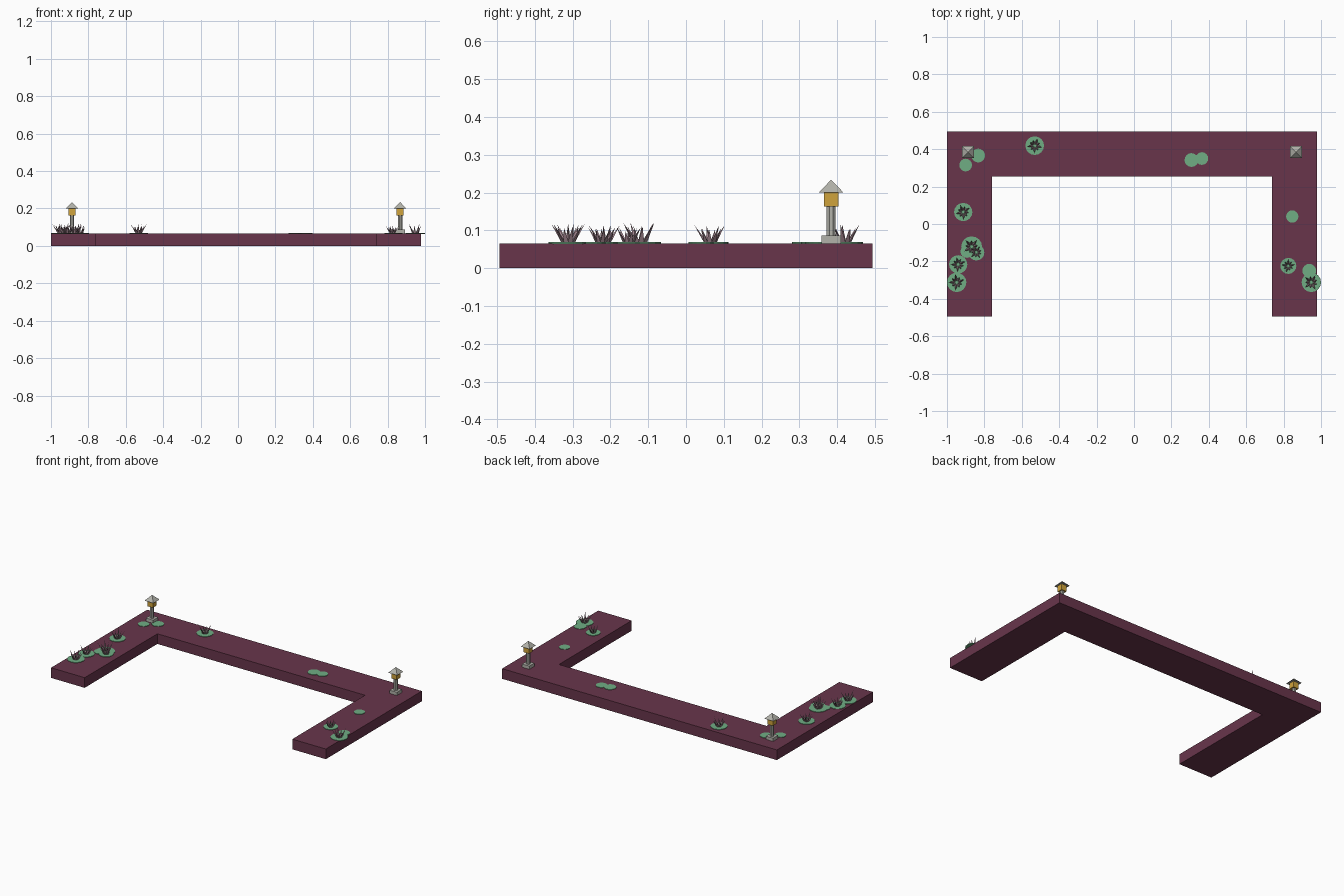
import bpy, bmesh, math
from mathutils import Vector, Matrix

if "Cube" in bpy.data.objects:
    bpy.data.objects.remove(bpy.data.objects["Cube"])

def srgb(r, g, b):
    f = lambda c: c / 12.92 if c <= 0.04045 else ((c + 0.055) / 1.055) ** 2.4
    return (f(r / 255), f(g / 255), f(b / 255), 1)

def material(name, *rgb):
    m = bpy.data.materials.new(name)
    m.diffuse_color = srgb(*rgb)
    m.use_nodes = True
    m.node_tree.nodes["Principled BSDF"].inputs["Base Color"].default_value = m.diffuse_color
    return m

PLUM = material("plum soil", 104, 53, 75)
GREEN = material("leaf green", 112, 174, 132)
MAUVE = material("mauve blade", 160, 132, 142)
STONE = material("grey stone", 178, 178, 170)
AMBER = material("amber glass", 208, 164, 60)
TOP = 0.066

def finish(name, bm, mat):
    bmesh.ops.recalc_face_normals(bm, faces=bm.faces)
    me = bpy.data.meshes.new(name)
    bm.to_mesh(me)
    bm.free()
    me.materials.append(mat)
    ob = bpy.data.objects.new(name, me)
    bpy.context.collection.objects.link(ob)
    return ob

def prism(name, sides, r1, r2, x, y, z0, z1, mat, turn=0):
    bm = bmesh.new()
    bmesh.ops.create_cone(bm, cap_ends=True, segments=sides, radius1=r1, radius2=r2, depth=z1 - z0,
                          matrix=Matrix.Translation((x, y, (z0 + z1) / 2)) @ Matrix.Rotation(turn, 4, 'Z'))
    return finish(name, bm, mat)

def square(name, w1, w2, x, y, z0, z1, mat):
    k = math.sqrt(0.5)
    return prism(name, 4, w1 * k, w2 * k, x, y, z0, z1, mat, math.pi / 4)

# U-shaped planter bed
bm = bmesh.new()
outline = [(-1, -.494), (-.758, -.494), (-.758, .254), (.737, .254),
           (.737, -.494), (.978, -.494), (.978, .494), (-1, .494)]
face = bm.faces.new([bm.verts.new((x, y, 0)) for x, y in outline])
ext = bmesh.ops.extrude_face_region(bm, geom=[face])
bmesh.ops.translate(bm, vec=(0, 0, TOP), verts=[v for v in ext["geom"] if isinstance(v, bmesh.types.BMVert)])
finish("planter_bed", bm, PLUM)

# Lanterns on the two corners
for side, x in (("left", -.888), ("right", .867)):
    y = .384
    square(side + "_lantern_foot", .052, .052, x, y, TOP, .087, STONE)
    prism(side + "_lantern_post", 8, .0125, .0125, x, y, .087, .163, STONE, math.pi / 8)
    square(side + "_lantern_glass", .038, .038, x, y, .163, .201, AMBER)
    square(side + "_lantern_roof", .064, 0, x, y, .201, .234, STONE)

# Flat leaf pads
def pad(name, x, y, r):
    prism(name, 16, r, r, x, y, TOP - .002, TOP + .003, GREEN)

for i, (x, y, r) in enumerate([(-.833, .366, .037), (-.9, .315, .034), (.307, .342, .037), (.363, .35, .034),
                               (.846, .04, .033), (.937, -.25, .037), (-.894, -.147, .034)]):
    pad(f"leaf_pad_{i}", x, y, r)

# Spiky tufts: a ring of leaning three-sided blades on a pad
def tuft(name, x, y, r):
    pad(name + "_pad", x, y, r)
    bm = bmesh.new()
    for k in range(9):
        a = math.tau * k / 9 + x * 7
        out = Vector((math.cos(a), math.sin(a), 0))
        tan = Vector((-out.y, out.x, 0))
        root = Vector((x, y, TOP)) + out * r * .3
        tip = Vector((x, y, TOP + r * (.98 if k % 2 else .8))) + out * r * (.86 if k % 2 else .62)
        base = [root + tan * r * .15, root - tan * r * .15, root - out * r * .2]
        v = [bm.verts.new(p) for p in base + [tip]]
        for f in ((0, 1, 2), (0, 1, 3), (1, 2, 3), (2, 0, 3)):
            bm.faces.new([v[j] for j in f])
    finish(name + "_blades", bm, MAUVE)

for i, (x, y, r) in enumerate([(-.531, .419, .05), (-.913, .064, .049), (-.868, -.122, .056), (-.843, -.152, .043),
                               (-.94, -.216, .049), (-.948, -.312, .052), (.825, -.224, .043), (.948, -.312, .052)]):
    tuft(f"tuft_{i}", x, y, r)
